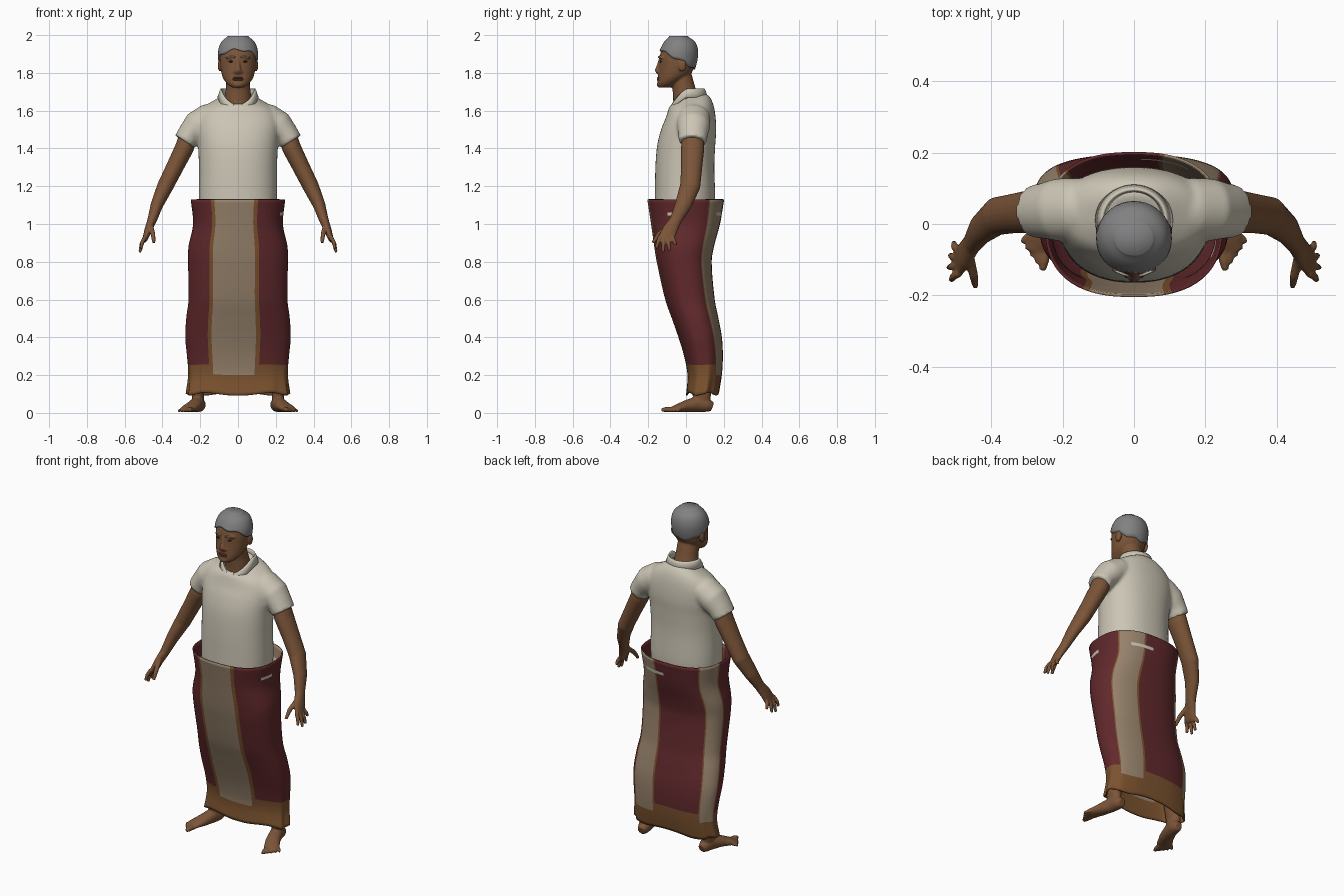
import bpy, bmesh
from math import sin, cos, pi, radians, degrees
from mathutils import Vector, Matrix

old = bpy.data.objects.get("Cube")
if old:
    bpy.data.objects.remove(old, do_unlink=True)


def material(name, rgb):
    m = bpy.data.materials.new(name)
    m.use_nodes = True
    m.diffuse_color = (*rgb, 1)
    bsdf = next(n for n in m.node_tree.nodes if n.type == 'BSDF_PRINCIPLED')
    bsdf.inputs["Base Color"].default_value = (*rgb, 1)
    bsdf.inputs["Roughness"].default_value = 0.8
    return m


SKIN = material("brown skin", (0.2, 0.09, 0.04))
LIP = material("lip brown", (0.13, 0.05, 0.03))
HAIR = material("grey hair", (0.22, 0.22, 0.225))
BROW = material("pale brow", (0.4, 0.36, 0.32))
EYE = material("dark eye", (0.03, 0.02, 0.015))
SHIRT = material("off white cotton", (0.6, 0.56, 0.46))
RED = material("maroon cloth", (0.12, 0.022, 0.025))
BEIGE = material("beige cloth", (0.31, 0.225, 0.15))
HEM = material("ochre brown cloth", (0.2, 0.085, 0.028))


def spline(keys, s):
    """Smooth interpolation of key tuples by their first entry."""
    s = min(max(s, keys[0][0]), keys[-1][0])
    i = next(k for k in range(len(keys) - 1) if s <= keys[k + 1][0])
    a, b = keys[i], keys[i + 1]
    p, q = keys[max(i - 1, 0)], keys[min(i + 2, len(keys) - 1)]
    h = b[0] - a[0]
    t = (s - a[0]) / h
    out = []
    for k in range(1, len(a)):
        m0 = (b[k] - p[k]) / (b[0] - p[0]) * h
        m1 = (q[k] - a[k]) / (q[0] - a[0]) * h
        out.append((2*t**3 - 3*t*t + 1) * a[k] + (t**3 - 2*t*t + t) * m0
                   + (3*t*t - 2*t**3) * b[k] + (t**3 - t*t) * m1)
    return out


def oval(t, rx, yf, yb, power=1.0):
    """Point at angle t on an oval from yf (front) to yb (back)."""
    bend = lambda c: abs(c) ** power * (1 if c > 0 else -1)
    return rx * bend(cos(t)), (yf + yb) / 2 + (yb - yf) / 2 * bend(sin(t))


def loft(bm, rings, caps=True, closed=True):
    vs = [[bm.verts.new(p) for p in r] for r in rings]
    n = len(vs[0])
    for a, b in zip(vs, vs[1:]):
        for j in range(n if closed else n - 1):
            k = (j + 1) % n
            bm.faces.new((a[j], a[k], b[k], b[j]))
    if caps:
        bm.faces.new(vs[0][::-1])
        bm.faces.new(vs[-1])


def tube(bm, pts, ref=(0, 1, 0), n=16):
    """Tube through (x, y, z, a, b) stations; b is the radius along ref."""
    cs = [Vector(p[:3]) for p in pts]
    rings = []
    for i, p in enumerate(pts):
        t = (cs[min(i + 1, len(cs) - 1)] - cs[max(i - 1, 0)]).normalized()
        v = Vector(ref)
        v = (v - t * v.dot(t)).normalized()
        u = v.cross(t)
        rings.append([cs[i] + u * p[3] * cos(2*pi*j/n) + v * p[4] * sin(2*pi*j/n)
                      for j in range(n)])
    loft(bm, rings)


def ball(bm, loc, size):
    bmesh.ops.create_uvsphere(bm, u_segments=20, v_segments=12, radius=1,
                              matrix=Matrix.Translation(loc) @ Matrix.Diagonal((*size, 1)))


def finish(name, bm, mats, voxel=0, mirror=False, thick=0):
    me = bpy.data.meshes.new(name)
    bm.to_mesh(me)
    bm.free()
    for m in mats:
        me.materials.append(m)
    for p in me.polygons:
        p.use_smooth = True
    ob = bpy.data.objects.new(name, me)
    bpy.context.collection.objects.link(ob)
    if voxel:
        r = ob.modifiers.new("Blend", 'REMESH')
        r.mode, r.voxel_size, r.use_smooth_shade = 'VOXEL', voxel, True
        s = ob.modifiers.new("Soften", 'SMOOTH')
        s.factor, s.iterations = 0.5, 3
    if thick:
        s = ob.modifiers.new("Thickness", 'SOLIDIFY')
        s.thickness, s.offset = thick, -1
    if mirror:
        ob.modifiers.new("Mirror", 'MIRROR')
    return ob


def lerp(a, b, f):
    return [p + (q - p) * f for p, q in zip(a, b)]


# Wrapped skirt: z, half width, front y, back y
SKIRT = [(0.1, .272, 0, .175), (.2, .262, .008, .19), (.3, .27, -.01, .195),
         (.4, .279, -.04, .19), (.5, .274, -.075, .172), (.6, .262, -.11, .152),
         (.8, .264, -.155, .136), (.88, .262, -.168, .148), (1.0, .238, -.185, .18),
         (1.13, .25, -.205, .202)]
N, ROWS = 144, 60
bm = bmesh.new()
rings = []
for i in range(ROWS + 1):
    z = .1 + 1.03 * i / ROWS
    rx, yf, yb = spline(SKIRT, z)
    fold = .025 * max(0, 1 - (z - .1) / .2)
    ring = []
    for j in range(N):
        t = 2 * pi * j / N
        k = 1 + fold * sin(11 * t)
        x, y = oval(t, rx * k, yf, yb, 0.8)
        ring.append((x, y, z + fold * .3 * sin(5 * t)))
    rings.append(ring)
loft(bm, rings, caps=False)
bm.faces.ensure_lookup_table()
# Stripes by angle (start, end, edge width), hem by height, shirt slits near the waist
STRIPES = [(245, 285, 5), (35, 75, 2.5), (137.5, 172.5, 2.5)]
for idx, f in enumerate(bm.faces):
    z = .1 + 1.03 * (idx // N + .5) / ROWS
    ang = 360 * (idx % N + .5) / N
    f.material_index = 2 if z < .25 else 0
    for a, b, edge in STRIPES:
        if a < ang < b and z > .21:
            f.material_index = 1
        elif a - edge < ang < b + edge:
            f.material_index = 2
    if 1.05 < z < 1.067 and (335 < ang < 357 or 55 < ang < 88):
        f.material_index = 3
finish("wrapped_skirt", bm, [RED, BEIGE, HEM, SHIRT], thick=.008)

# Shirt body: z, half width, front y, back y, tilt towards the back
TORSO = [(1.05, .205, -.165, .15, 0), (1.13, .208, -.165, .155, 0), (1.3, .207, -.162, .15, 0),
         (1.42, .212, -.152, .155, 0), (1.5, .22, -.132, .16, 0), (1.57, .215, -.108, .155, .01),
         (1.62, .18, -.095, .142, .02), (1.65, .125, -.088, .12, .03), (1.665, .085, -.08, .085, .035)]
bm = bmesh.new()
rings = []
for i in range(41):
    z = 1.05 + .615 * i / 40
    rx, yf, yb, tilt = spline(TORSO, z)
    rings.append([(*oval(2*pi*j/48, rx, yf, yb, .9), z + tilt * sin(2*pi*j/48)) for j in range(48)])
loft(bm, rings)
# Short sleeves
for s in (1, -1):
    tube(bm, [(s*.1, .04, 1.575, .075, .08), (s*.16, .04, 1.555, .08, .09),
              (s*.215, .04, 1.52, .08, .088), (s*.255, .037, 1.475, .066, .078),
              (s*.282, .035, 1.435, .061, .074)], n=24)
finish("shirt", bm, [SHIRT], voxel=.01)

# Folded open collar
bm = bmesh.new()
rings = []
for k, drop in ((.9, -.04), (.97, -.005), (1.03, 0), (1.1, -.012), (1.24, -.047)):
    ring = []
    for j in range(49):
        t = radians(-76 + 332 * j / 48)
        z = 1.718 - .085 * max(0, -sin(t)) ** 1.5
        ring.append((.088 * k * cos(t), .01 + .085 * k * sin(t), z + drop))
    rings.append(ring)
loft(bm, rings[::-1], caps=False, closed=False)
finish("collar", bm, [SHIRT], thick=.005)

# Head, neck, nose and ears: z, half width, front y, back y
HEAD = [(1.722, .03, -.145, -.085), (1.74, .056, -.151, -.05), (1.77, .078, -.149, 0),
        (1.8, .088, -.146, .03), (1.84, .094, -.142, .045), (1.88, .097, -.14, .054),
        (1.92, .095, -.13, .054), (1.96, .078, -.107, .038), (1.985, .045, -.08, .0)]


def face_y(x, z):
    rx, yf, yb = spline(HEAD, z)
    return (yf + yb) / 2 - (yb - yf) / 2 * (1 - (x / rx) ** 2) ** .5


bm = bmesh.new()
rings = []
for i in range(31):
    z = 1.722 + .263 * i / 30
    rings.append([(*oval(2*pi*j/40, *spline(HEAD, z)), z) for j in range(40)])
loft(bm, rings)
tube(bm, [(0, 0, 1.58, .075, .07), (0, 0, 1.66, .072, .068), (0, -.012, 1.72, .064, .06),
          (0, -.03, 1.8, .06, .056)], n=24)
tube(bm, [(0, -.134, 1.875, .01, .01), (0, -.142, 1.84, .012, .012), (0, -.15, 1.812, .017, .016),
          (0, -.146, 1.798, .018, .01)])
ball(bm, (0, -.14, 1.738), (.025, .015, .015))
for s in (1, -1):
    ball(bm, (s * .096, -.02, 1.84), (.011, .022, .033))
    ball(bm, (s * .016, -.142, 1.806), (.01, .012, .009))
    ball(bm, (s * .035, -.126, 1.882), (.03, .014, .008))
finish("head", bm, [SKIN], voxel=.005)

# Hair cap, lower at the nape than at the forehead
bm = bmesh.new()
rings = []
for i in range(-1, 13):
    f = max(i, 0) / 12
    ring = []
    for j in range(40):
        t = 2 * pi * j / 40
        low = 1.872 - .05 * sin(t) + .006 * sin(6 * t)
        z = low + (1.985 - low) * sin(f * pi / 2)
        rx, yf, yb = spline(HEAD, z)
        o = -.012 if i < 0 else .009
        ring.append((*oval(t, rx + o, yf - o, yb + o), z + .01 * f))
    rings.append(ring)
loft(bm, rings)
bm.verts.ensure_lookup_table()
bmesh.ops.poke(bm, faces=[bm.faces[:][-1]], offset=.005)
finish("hair", bm, [HAIR])

# Eyes, brows and lips
bm = bmesh.new()
ball(bm, (.036, face_y(.036, 1.86) + .001, 1.86), (.014, .005, .005))
finish("eyes", bm, [EYE], mirror=True)
bm = bmesh.new()
tube(bm, [(x, face_y(x, z) - .007, z, .004, .004) for x, z in
          ((.015, 1.882), (.03, 1.888), (.045, 1.888), (.06, 1.88))], ref=(0, 0, 1), n=8)
finish("eyebrows", bm, [BROW], mirror=True)
bm = bmesh.new()
for z in (1.773, 1.764):
    ball(bm, (0, face_y(0, z) + .004, z), (.028, .009, .006))
finish("lips", bm, [LIP])

# Arm and palm, fingers, thumb
bm = bmesh.new()
tube(bm, [(.25, .04, 1.5, .05, .055), (.285, .035, 1.4, .05, .062), (.335, .03, 1.3, .046, .056),
          (.385, .022, 1.2, .043, .054), (.43, -.015, 1.1, .033, .044), (.455, -.055, 1.02, .025, .032),
          (.475, -.085, .97, .02, .04), (.49, -.103, .925, .015, .043), (.495, -.107, .91, .01, .038)], n=20)
for f, tip in enumerate(((.513, -.158, .87), (.52, -.122, .85), (.516, -.088, .858), (.506, -.052, .888))):
    base = (.49, -.138 + .021 * f, .935)
    mid = lerp(base, tip, .5)
    tube(bm, [(*base, .011, .011), (mid[0] + .006, *mid[1:], .011, .011), (*tip, .008, .008)], n=10)
tube(bm, [(.462, -.09, .99, .014, .014), (.45, -.145, .945, .013, .013), (.445, -.175, .9, .009, .009)], n=10)
finish("arms", bm, [SKIN], voxel=.005, mirror=True)

# Leg, foot and toes
bm = bmesh.new()
tube(bm, [(.207, .085, .03, .03, .038), (.214, .083, .1, .033, .05), (.2, .09, .2, .042, .055),
          (.16, .06, .5, .06, .065)], n=20)
tube(bm, [(.203, .14, .032, .022, .024), (.205, .112, .042, .035, .037), (.215, .06, .046, .037, .042),
          (.235, 0, .036, .041, .031), (.262, -.05, .024, .044, .019), (.272, -.08, .017, .036, .011)],
     ref=(0, 0, 1), n=20)
for i in range(5):
    f = i / 4
    base, tip = lerp((.246, -.07), (.295, -.03), f), lerp((.257, -.13), (.316, -.052), f)
    r = .014 - .005 * f
    tube(bm, [(*base, .019, r, r), (*lerp(base, tip, .6), r + .004, r, r), (*tip, r + .001, r * .7, r * .7)],
         ref=(0, 0, 1), n=10)
finish("legs", bm, [SKIN], voxel=.005, mirror=True)
